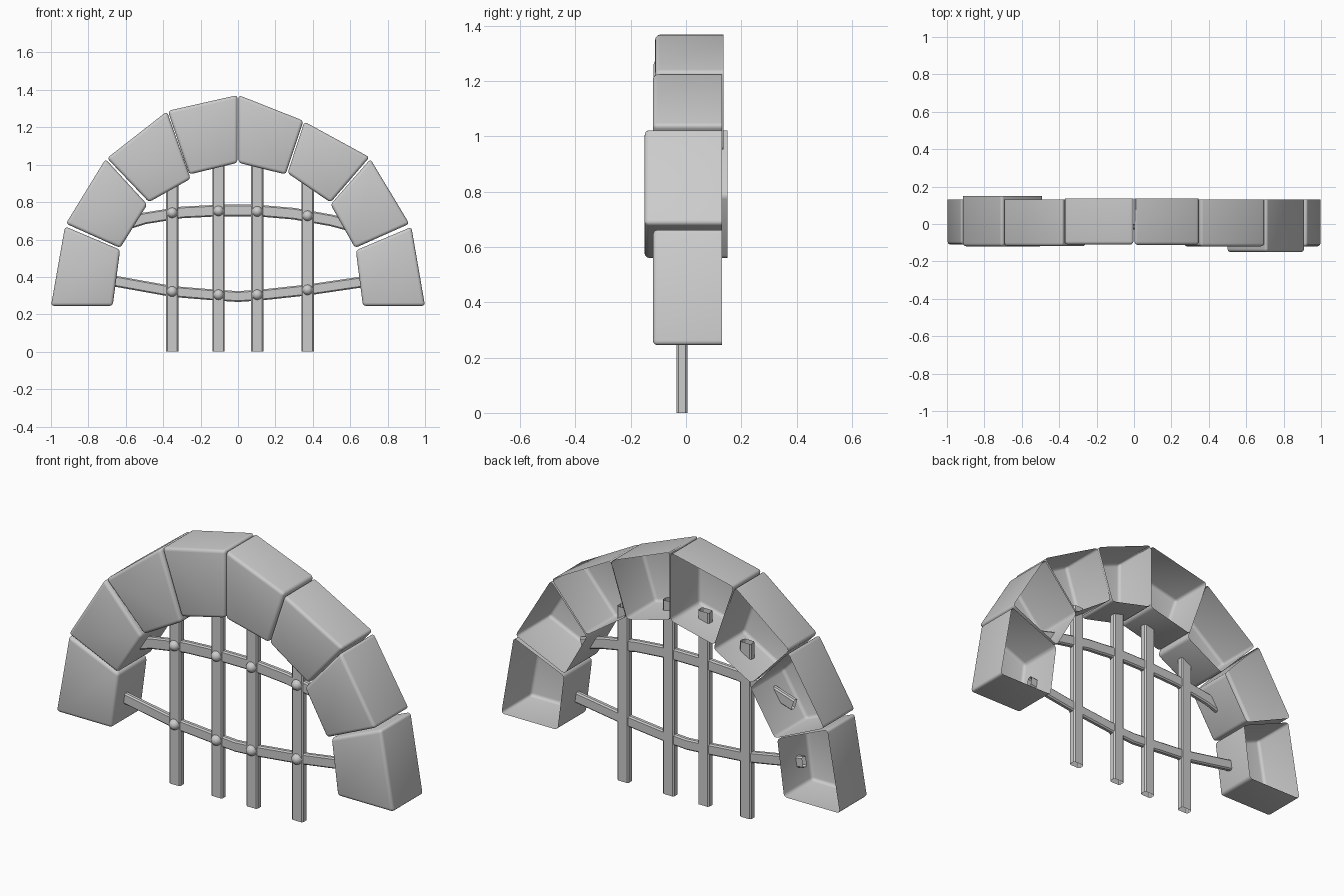
import bpy, bmesh, math
from mathutils import Vector

if "Cube" in bpy.data.objects:
    bpy.data.objects.remove(bpy.data.objects["Cube"])


def finish(name, bm, angle=40):
    bmesh.ops.recalc_face_normals(bm, faces=bm.faces)
    mesh = bpy.data.meshes.new(name)
    bm.to_mesh(mesh)
    bm.free()
    ob = bpy.data.objects.new(name, mesh)
    bpy.context.collection.objects.link(ob)
    bpy.ops.object.select_all(action='DESELECT')
    ob.select_set(True)
    bpy.context.view_layer.objects.active = ob
    bpy.ops.object.shade_smooth_by_angle(angle=math.radians(angle))
    return ob


def outward(bm, centre):
    # open shells: make the faces point away from the middle
    bm.normal_update()
    for f in bm.faces:
        if f.normal.dot(f.calc_center_median() - centre) < 0:
            f.normal_flip()


def stone(name, quad, y0, y1):
    # wedge block, open at the back, with rounded edges
    bm = bmesh.new()
    front = [bm.verts.new((x, y0, z)) for x, z in quad]
    back = [bm.verts.new((x, y1, z)) for x, z in quad]
    bm.faces.new(front)
    for i in range(4):
        j = (i + 1) % 4
        bm.faces.new((front[i], back[i], back[j], front[j]))
    outward(bm, sum((v.co for v in bm.verts), Vector()) / 8)
    edges = [e for e in bm.edges if not e.is_boundary]
    bmesh.ops.bevel(bm, geom=edges, offset=0.017, segments=3, profile=0.5,
                    affect='EDGES')
    finish(name, bm)


def bar(name, path, width, y0, y1, chamfer=0.007):
    # open-ended tube with a chamfered rectangular section along an x-z path
    h, c = width / 2, chamfer
    section = [(-h, y0 + c), (-h + c, y0), (h - c, y0), (h, y0 + c),
               (h, y1 - c), (h - c, y1), (-h + c, y1), (-h, y1 - c)]
    bm = bmesh.new()
    rings = []
    for i, (x, z) in enumerate(path):
        a, b = path[max(i - 1, 0)], path[min(i + 1, len(path) - 1)]
        t = Vector((b[0] - a[0], b[1] - a[1])).normalized()
        rings.append([bm.verts.new((x - t.y * s, y, z + t.x * s))
                      for s, y in section])
    for r, q in zip(rings, rings[1:]):
        for i in range(8):
            j = (i + 1) % 8
            bm.faces.new((r[i], r[j], q[j], q[i]))
    finish(name, bm, 20)


def rivet(name, x, z, y=-0.032, r=0.028):
    # domed rivet head
    bm = bmesh.new()
    bmesh.ops.create_uvsphere(bm, u_segments=16, v_segments=10, radius=r)
    bmesh.ops.delete(bm, geom=[v for v in bm.verts if v.co.z < -1e-4],
                     context='VERTS')
    for v in bm.verts:
        v.co = Vector((x + v.co.x, y - v.co.z, z + v.co.y))
    finish(name, bm, 60)


# arch stones, left foot to right foot: corners, front y, back y
stones = [
    ([(-1, .245), (-.67, .245), (-.63, .545), (-.925, .67)], -.11, .13),
    ([(-.92, .685), (-.63, .555), (-.485, .787), (-.708, 1.03)], -.12, .15),
    ([(-.70, 1.035), (-.476, .80), (-.253, .925), (-.38, 1.285)], -.118, .13),
    ([(-.375, 1.288), (-.26, .948), (-.003, 1.01), (-.003, 1.372)], -.11, .135),
    ([(.003, 1.372), (.003, 1.01), (.255, .948), (.35, 1.235)], -.112, .135),
    ([(.355, 1.23), (.265, .955), (.495, .798), (.703, 1.04)], -.12, .13),
    ([(.708, 1.03), (.495, .787), (.626, .555), (.916, .684)], -.15, .13),
    ([(.927, .667), (.63, .542), (.668, .245), (1, .245)], -.12, .13)]
for i, (quad, y0, y1) in enumerate(stones):
    stone(f"arch_stone_{i + 1}", quad, y0, y1)

# upright bars and their rivets: x, top, upper rivet z, lower rivet z
uprights = [(-.352, .935, .743, .322), (-.104, 1.035, .753, .305),
            (.103, 1.035, .75, .305), (.372, .93, .727, .331)]
for i, (x, top, zu, zl) in enumerate(uprights):
    bar(f"upright_bar_{i + 1}", [(x, 0), (x, top)], .066, -.034, .005)
    rivet(f"upper_rivet_{i + 1}", x, zu)
    rivet(f"lower_rivet_{i + 1}", x, zl)

# bowed cross bars
bar("upper_cross_bar", [(-.63, .672), (-.5, .713), (-.3, .745), (-.1, .755),
                        (.1, .755), (.3, .738), (.5, .702), (.62, .67)],
    .062, -.029, .001)
bar("lower_cross_bar", [(-.69, .383), (-.35, .322), (-.12, .303), (0, .295),
                        (.12, .303), (.37, .33), (.69, .377)],
    .058, -.029, .001)
